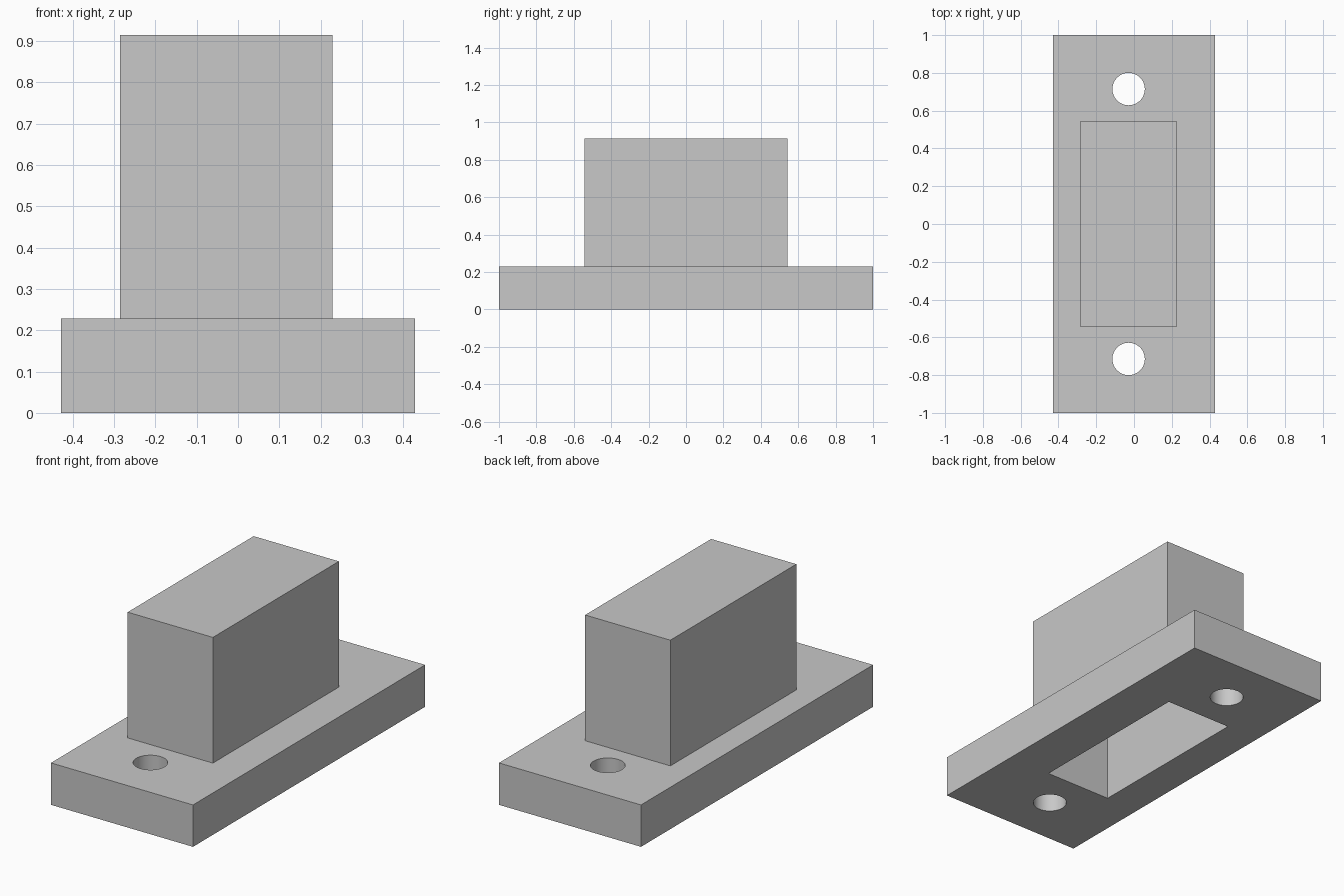
import bpy
import math

cube = bpy.data.objects.get("Cube")
if cube:
    bpy.data.objects.remove(cube, do_unlink=True)

U = 2 / 70  # one design unit: the plate is 70 units long

grey = bpy.data.materials.new("plain grey")
grey.use_nodes = True
colour = (0.58, 0.58, 0.58, 1)
grey.diffuse_color = colour
grey.node_tree.nodes["Principled BSDF"].inputs["Base Color"].default_value = colour


def box(name, x, y, z):
    """Box spanning the given (low, high) ranges in design units."""
    spans = (x, y, z)
    bpy.ops.mesh.primitive_cube_add(size=1, location=[sum(s) / 2 * U for s in spans])
    obj = bpy.context.object
    obj.name = name
    obj.scale = [(s[1] - s[0]) * U for s in spans]
    bpy.ops.object.transform_apply(location=True, rotation=False, scale=True)
    obj.data.materials.append(grey)
    return obj


def combine(target, tool, operation):
    """Apply a boolean to the target and discard the tool."""
    mod = target.modifiers.new(tool.name, "BOOLEAN")
    mod.operation = operation
    mod.solver = "EXACT"
    mod.object = tool
    bpy.context.view_layer.objects.active = target
    bpy.ops.object.modifier_apply(modifier=mod.name)
    bpy.data.objects.remove(tool, do_unlink=True)


# Base plate joined to the raised housing
body = box("mounting_plate_and_housing", (-15, 15), (-35, 35), (0, 8))
housing = box("housing", (-10, 8), (-19, 19), (4, 32))
combine(body, housing, "UNION")

# Cavity open at the underside
cavity = box("cavity_cutter", (-8, 6), (-17, 17), (-2, 30))
combine(body, cavity, "DIFFERENCE")

# Screw holes at both ends
for side in (-1, 1):
    bpy.ops.mesh.primitive_cylinder_add(
        vertices=64, radius=3 * U, depth=16 * U, location=(-U, side * 25 * U, 4 * U))
    drill = bpy.context.object
    drill.name = "screw_hole_cutter"
    drill.data.materials.append(grey)
    combine(body, drill, "DIFFERENCE")

# Smooth hole walls, crisp box edges
bpy.ops.object.select_all(action="DESELECT")
body.select_set(True)
bpy.context.view_layer.objects.active = body
bpy.ops.object.shade_smooth_by_angle(angle=math.radians(30))
